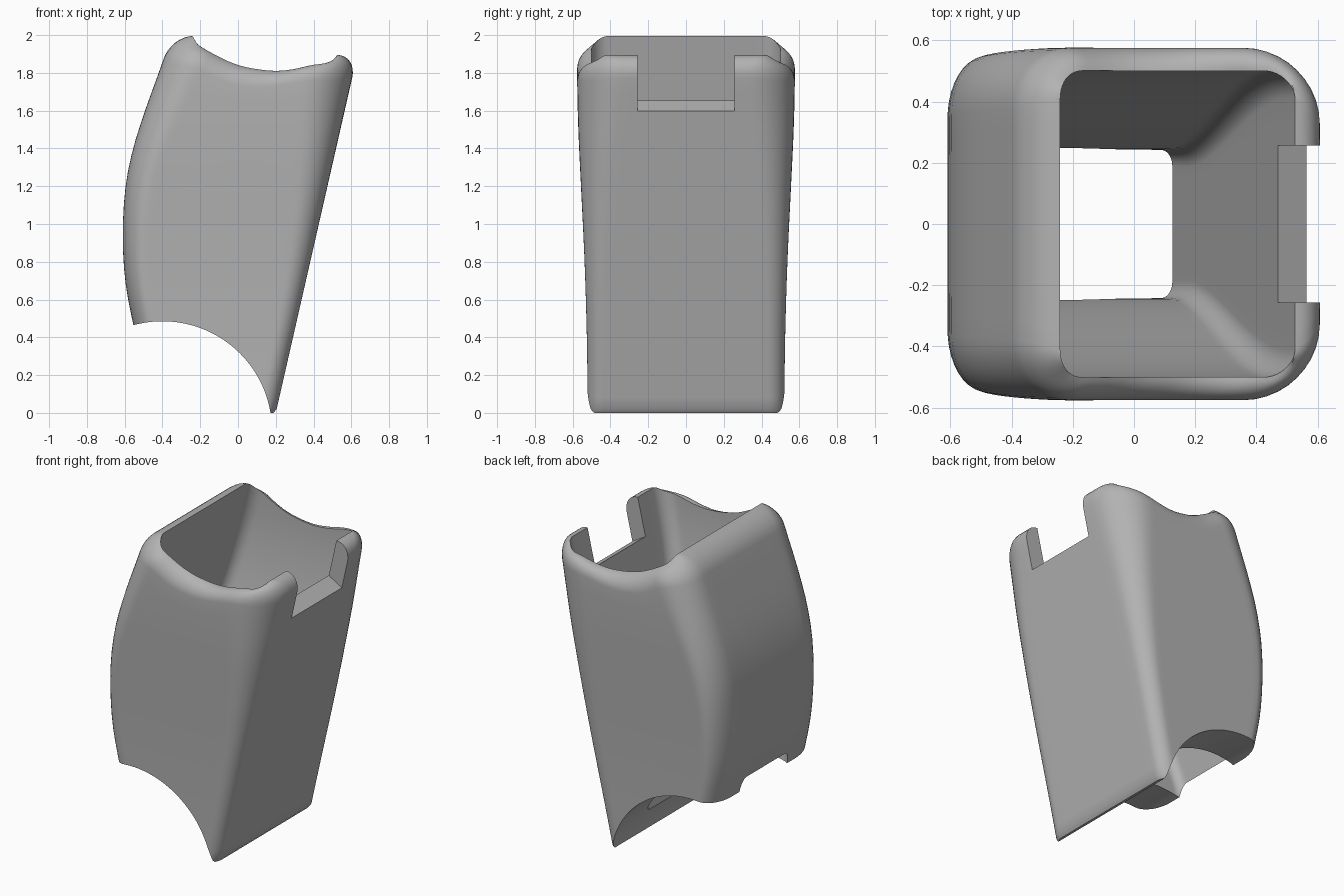
import bpy, bmesh, math
from mathutils import Vector

if "Cube" in bpy.data.objects:
    bpy.data.objects.remove(bpy.data.objects["Cube"])


def curve(table, t):
    """Smooth interpolation through (t, value) pairs."""
    t = min(max(t, table[0][0]), table[-1][0])
    n = len(table)
    slope = lambda a, b: (table[b][1] - table[a][1]) / (table[b][0] - table[a][0])
    for i in range(n - 1):
        (ta, va), (tb, vb) = table[i], table[i + 1]
        if t <= tb:
            ma = slope(max(i - 1, 0), i + 1)
            mb = slope(i, min(i + 2, n - 1))
            h = tb - ta
            u = (t - ta) / h
            return (va * (2*u**3 - 3*u*u + 1) + ma * h * (u**3 - 2*u*u + u)
                    + vb * (3*u*u - 2*u**3) + mb * h * (u**3 - u*u))


def rounded_rect(x0, x1, hy, left, right, corner=10, sides=(12, 24)):
    """Rounded rectangle with elliptical corners; constant point count."""
    arcs = []
    for cx, sx, sy, (rx, ry), a0 in ((x1, 1, -1, right, -90), (x1, 1, 1, right, 0),
                                     (x0, -1, 1, left, 90), (x0, -1, -1, left, 180)):
        arcs.append([(cx - sx * rx + rx * math.cos(math.radians(a0 + 90 * i / corner)),
                      sy * (hy - ry) + ry * math.sin(math.radians(a0 + 90 * i / corner)))
                     for i in range(corner + 1)])
    pts = []
    for k in range(4):
        pts += arcs[k]
        a, b, n = arcs[k][-1], arcs[(k + 1) % 4][0], sides[k % 2]
        pts += [(a[0] + (b[0] - a[0]) * i / n, a[1] + (b[1] - a[1]) * i / n)
                for i in range(1, n)]
    return pts


# Profiles against height
LEFT_X = [(0, -.43), (.2, -.495), (.47, -.555), (.7, -.597), (.95, -.61), (1.2, -.595),
          (1.4, -.555), (1.6, -.492), (1.8, -.42), (1.9, -.385), (2.05, -.335)]
HALF_Y = [(0, .52), (.4, .525), (.8, .537), (1.2, .556), (1.5, .57), (1.75, .576), (2.05, .576)]
RIGHT_R = [(0, .085), (.75, .11), (1.3, .17), (1.8, .25), (2.05, .25)]
LEFT_RX = [(0, .1), (1, .12), (1.8, .2), (2.05, .2)]
FLARE_Y = [(-.2, .245), (.4, .245), (.6, .268), (.8, .31), (1, .36), (1.2, .41),
           (1.4, .455), (1.6, .485), (1.8, .5), (2.3, .5)]
# Height of the mouth rim against x
RIM_Z = [(-.24, 1.995), (-.2, 1.945), (-.1, 1.885), (0, 1.842), (.1, 1.82), (.2, 1.811),
         (.3, 1.82), (.4, 1.842), (.47, 1.853), (.51, 1.872), (.526, 1.895)]


def outer(z):
    right = .2 + .228 * z - (.012 if z < .001 else 0)
    r = curve(RIGHT_R, z)
    return rounded_rect(curve(LEFT_X, z), right, curve(HALF_Y, z),
                        (curve(LEFT_RX, z), .2), (r, r))


def cavity(z):
    r = .05 + .04 * min(max(z / 1.8, 0), 1)
    return rounded_rect(-.24 - .228 * (2 - z), .0905 + .23 * z, curve(FLARE_Y, z), (r, r), (r, r))


def loft(name, rings):
    """Skin closed rings and cap both ends with fans."""
    bm = bmesh.new()
    vs = [[bm.verts.new(p) for p in ring] for ring in rings]
    n = len(vs[0])
    for a, b in zip(vs, vs[1:]):
        for i in range(n):
            j = (i + 1) % n
            bm.faces.new((a[i], a[j], b[j], b[i]))
    for ring in (vs[0], vs[-1]):
        mid = bm.verts.new(sum((v.co for v in ring), Vector()) / n)
        for i in range(n):
            bm.faces.new((ring[i], ring[(i + 1) % n], mid))
    bmesh.ops.recalc_face_normals(bm, faces=bm.faces)
    mesh = bpy.data.meshes.new(name)
    bm.to_mesh(mesh)
    bm.free()
    ob = bpy.data.objects.new(name, mesh)
    bpy.context.collection.objects.link(ob)
    return ob


def prism(name, profile, hy):
    """Extrude an xz profile along y."""
    return loft(name, [[(x, y, z) for x, z in profile] for y in (-hy, hy)])


# Shell: slanted body ending in a rolled lip that follows the wavy rim
rim = rounded_rect(-.24, .526, .5, (.085, .085), (.085, .085))
rim_z = [curve(RIM_Z, x) for x, y in rim]
lip_z = [z - (.12 if x < -.2 or x > .5 else .09) for z, (x, y) in zip(rim_z, rim)]
for _ in range(6):  # ease the lip depth round the corners
    lip_z = [(lip_z[i - 1] + lip_z[i] + lip_z[(i + 1) % len(rim)]) / 3 for i in range(len(rim))]


def on_wall(i, z):
    x, y = outer(z)[i]
    return Vector((x, y, z))


N = len(rim)
steps = [0, .012] + [k / 22 for k in range(1, 23)]
rings = [[on_wall(i, s * lip_z[i]) for i in range(N)] for s in steps]
ends = [(on_wall(i, lip_z[i]), on_wall(i, rim_z[i]), Vector((*rim[i], rim_z[i]))) for i in range(N)]
for k in range(1, 9):
    t = k / 8
    a, b, c = (1 - t) ** 2, 1.42 * t * (1 - t), t * t
    rings.append([(p * a + q * b + r * c) / (a + b + c) for p, q, r in ends])
rings.append([(.14 + (x - .14) * .85, y * .85, z) for (x, y), z in zip(rim, rim_z)])
shell = loft("grip_sleeve", rings)

# Cutters: flared channel, round underside, rear notch
channel = loft("channel_cutter", [[(x, y, z) for x, y in cavity(z)]
                                  for z in [-.2 + 2.5 * k / 30 for k in range(31)]])
arch = prism("arch_cutter", [(-.4 + .58 * math.cos(math.tau * k / 128),
                              -.095 + .58 * math.sin(math.tau * k / 128)) for k in range(128)], 1)
notch = prism("notch_cutter", [(.3, 1.757), (.8, 1.457), (.9, 2.3), (.3, 2.3)], .257)

bpy.context.view_layer.objects.active = shell
for cutter in (channel, arch, notch):
    cutter.hide_render = True
    mod = shell.modifiers.new(cutter.name, 'BOOLEAN')
    mod.operation, mod.solver, mod.object = 'DIFFERENCE', 'EXACT', cutter
    bpy.ops.object.modifier_apply(modifier=mod.name)
for cutter in (channel, arch, notch):
    bpy.data.objects.remove(cutter)

# Plain grey finish, smooth with sharp cut edges
grey = bpy.data.materials.new("plain_grey")
grey.diffuse_color = (.45, .45, .45, 1)
grey.use_nodes = True
grey.node_tree.nodes["Principled BSDF"].inputs["Base Color"].default_value = grey.diffuse_color
shell.data.materials.clear()
shell.data.materials.append(grey)
shell.select_set(True)
bpy.ops.object.shade_smooth_by_angle(angle=math.radians(35))
